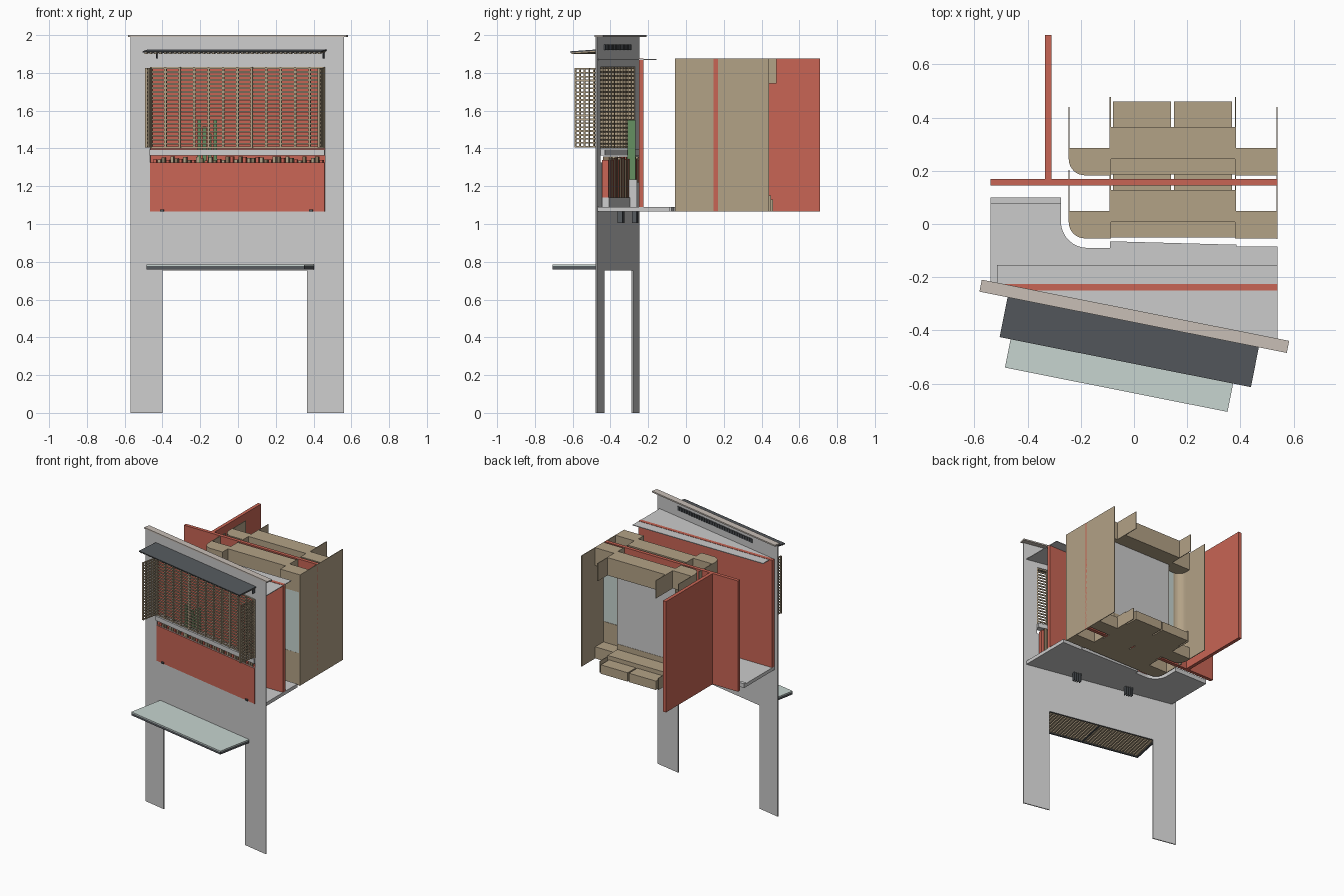
import bpy, bmesh, math, random
from mathutils import Matrix, Vector

if "Cube" in bpy.data.objects:
    bpy.data.objects.remove(bpy.data.objects["Cube"])

random.seed(4)
I = Matrix.Identity(4)
# Facade frame: local x runs along the skewed wall, local -y points to the street
W = Matrix.Translation((0, -0.367, 0)) @ Matrix.Rotation(math.radians(-11.26), 4, 'Z')


def mat(name, c):
    m = bpy.data.materials.new(name)
    m.diffuse_color = (*c, 1)
    m.use_nodes = True
    m.node_tree.nodes["Principled BSDF"].inputs["Base Color"].default_value = m.diffuse_color
    return m


RED = mat("red_paint", (0.58, 0.13, 0.09))
TAN = mat("tan_board", (0.45, 0.36, 0.24))
GLASS = mat("pale_glass", (0.57, 0.66, 0.63))
DARK = mat("dark_metal", (0.09, 0.10, 0.11))
GREEN = mat("green", (0.13, 0.28, 0.12))
CREAM = mat("cream_trim", (0.58, 0.52, 0.47))
WOOD = mat("brown_wood", (0.25, 0.18, 0.11))


def finish(name, bm, m, M):
    bmesh.ops.recalc_face_normals(bm, faces=bm.faces)
    me = bpy.data.meshes.new(name)
    bm.to_mesh(me)
    bm.free()
    ob = bpy.data.objects.new(name, me)
    bpy.context.collection.objects.link(ob)
    if m:
        me.materials.append(m)
    ob.matrix_world = M
    return ob


def boxes(name, items, m=None, M=I):
    """items: (x0, x1, y0, y1, z0, z1) bounds, merged in one object"""
    bm = bmesh.new()
    for x0, x1, y0, y1, z0, z1 in items:
        T = Matrix.Translation(((x0 + x1) / 2, (y0 + y1) / 2, (z0 + z1) / 2)) @ \
            Matrix.Diagonal((x1 - x0, y1 - y0, z1 - z0, 1))
        bmesh.ops.create_cube(bm, size=1, matrix=T)
    return finish(name, bm, m, M)


def prism(name, pts, lo, hi, m=None, M=I, upright=False):
    """Extrude an outline along z, or along y when upright"""
    bm = bmesh.new()
    co = [(a, lo, b) if upright else (a, b, lo) for a, b in pts]
    f = bm.faces.new([bm.verts.new(c) for c in co])
    r = bmesh.ops.extrude_face_region(bm, geom=[f])
    d = Vector((0, hi - lo, 0)) if upright else Vector((0, 0, hi - lo))
    bmesh.ops.translate(bm, vec=d, verts=[v for v in r['geom'] if isinstance(v, bmesh.types.BMVert)])
    return finish(name, bm, m, M)


def arc(cx, cy, r, a0, a1, n=8):
    return [(cx + r * math.cos(math.radians(a0 + (a1 - a0) * i / n)),
             cy + r * math.sin(math.radians(a0 + (a1 - a0) * i / n))) for i in range(n + 1)]


# ---- facade wall with two legs and a window opening
wall = prism("facade_wall", [(-.581, 0), (-.408, 0), (-.408, .755), (.372, .755), (.372, 0),
                             (.571, 0), (.571, 1.99), (-.581, 1.99)], 0, .007, None, W, True)
cut = boxes("window_cutter", [(-.474, .469, -.1, .1, 1.325, 1.83)], None, W)
cut.hide_render = True
mod = wall.modifiers.new("opening", 'BOOLEAN')
mod.object, mod.solver = cut, 'EXACT'
bpy.context.view_layer.update()
baked = bpy.data.meshes.new_from_object(wall.evaluated_get(bpy.context.evaluated_depsgraph_get()))
wall.modifiers.clear()
wall.data = baked
bpy.data.objects.remove(cut)

boxes("wall_cap", [(-.592, .586, -.003, .043, 1.99, 2.0)], CREAM, W)
boxes("window_apron", [(-.474, .469, -.004, 0, 1.065, 1.325)], RED, W)
boxes("window_sill", [(-.474, .469, -.012, .03, 1.362, 1.395)], None, W)
boxes("apron_hooks", [(x, x + .02, -.012, 0, 1.066, 1.078) for x in (-.42, .385)], DARK, W)
boxes("wall_vent", [(-.34 + i * .024, -.322 + i * .024, .007, .013, 1.922, 1.95)
                    for i in range(30)], DARK, W)

# ---- lattice in the window, and side shutters swung out
cols, rows, z0, z1 = 12, 20, 1.40, 1.83
step = (.943 - .01) / cols
grid = [(-.474 + i * step, -.474 + i * step + .011, -.01, .004, z0, z1) for i in range(cols + 1)]
rz = (z1 - z0 - .009) / rows
grid += [(-.474, .469, -.006, .001, z0 + i * rz, z0 + i * rz + .009) for i in range(rows + 1)]
boxes("window_lattice", grid, TAN, W)
for side, x in (("left", -.474), ("right", .457)):
    s = [(x, x + .012, -.135 + i * .025, -.127 + i * .025, 1.405, 1.825) for i in range(6)]
    s += [(x + .003, x + .009, -.135, -.002, 1.405 + i * .0206, 1.414 + i * .0206) for i in range(21)]
    boxes(side + "_shutter", s, TAN, W)

# ---- awning over the window
A = W @ Matrix.Translation((0, 0, 1.925)) @ Matrix.Rotation(math.radians(4), 4, 'X')
boxes("awning_top", [(-.484, .479, -.156, 0, -.007, 0)], DARK, A)
boxes("awning_slats", [(-.475 + i * .026, -.462 + i * .026, -.15, -.004, -.014, -.007)
                       for i in range(37)], TAN, A)
boxes("awning_brackets", [(x, x + .006, -.02, 0, 1.875, 1.915) for x in (-.44, .46)], DARK, W)

# ---- counter shelf
boxes("shelf_glass", [(-.442, .411, -.264, 0, .777, .785)], GLASS, W)
boxes("shelf_frame", [(-.442, .411, -.264, -.252, .76, .777), (-.442, .411, -.012, 0, .76, .777),
                      (-.442, -.43, -.252, -.012, .76, .777), (.399, .411, -.252, -.012, .76, .777),
                      (-.021, -.01, -.252, -.012, .76, .777)], DARK, W)
boxes("shelf_slats", [(-.428 + i * .0215, -.416 + i * .0215, -.252, -.012, .764, .776)
                      for i in range(39)], TAN, W)

# ---- floor, ceiling and partition behind the facade
prism("floor_slab", [(-.54, .10), (-.275, .10)] + arc(-.175, .01, .1, 180, 270) +
      [(-.09, -.09), (-.09, -.065), (.385, -.078), (.385, -.085), (.54, -.085), (.54, -.468), (-.54, -.252)],
      1.065, 1.09)
boxes("floor_step", [(-.54, -.275, .075, .10, 1.09, 1.096)])
prism("ceiling", [(-.515, -.155), (.54, -.155), (.54, -.466), (-.515, -.257)], 1.868, 1.873)
boxes("front_partition", [(-.54, .54, -.25, -.225, 1.09, 1.875)], RED)
boxes("floor_brackets", [(x + i * .016, x + i * .016 + .006, .05, .075, 1.005, 1.065)
                         for x in (-.22, .17) for i in range(4)], DARK, W)

# ---- display stock standing just inside the window
boxes("display_base", [(-.25, .46, .012, .05, 1.09, 1.14)], None, W)
for name, m, off in (("red_stock", RED, 0), ("tan_stock", TAN, 1), ("brown_stock", WOOD, 2)):
    boxes(name, [(-.46 + i * .023, -.443 + i * .023, .012, .045, 1.14 if i > 9 else 1.22,
                  random.uniform(1.335, 1.36)) for i in range(off, 40, 3)], m, W)
boxes("planter", [(-.22, -.10, -.322, -.26, 1.09, 1.235)])
boxes("plant_stems", [(-.215 + i * .028, -.195 + i * .028, -.31, -.268, 1.235, 1.55 - .035 * (i % 3))
                      for i in range(4)], GREEN)

# ---- rear red walls
boxes("rear_partition", [(-.54, .54, .145, .17, 1.065, 1.875)], RED)
boxes("rear_cross_wall", [(-.335, -.31, .17, .71, 1.065, 1.875)], RED)


# ---- bay window unit, used twice
def bay(tag, dy):
    M = Matrix.Translation((0, dy, 0))
    B, V, T = 1.065, 1.745, 1.875
    outer = arc(-.185, .243, .06, 180, 270)
    wing = [(-.245, .285)] + outer + [(-.09, .183), (-.09, .285)]
    prism(tag + "_left_header", wing, V, T, TAN, M)
    prism(tag + "_left_base", wing, B, 1.15, TAN, M)
    boxes(tag + "_right_header", [(.382, .535, .183, .285, V, T)], TAN, M)
    boxes(tag + "_right_base", [(.382, .535, .183, .285, B, 1.15)], TAN, M)
    boxes(tag + "_centre_header", [(-.087, .379, .245, .365, V, T)], TAN, M)
    boxes(tag + "_centre_base", [(-.087, .379, .187, .365, B, 1.16)], TAN, M)
    boxes(tag + "_benches", [(-.078, .14, .365, .46, B, 1.13), (.15, .368, .365, .46, B, 1.13)], TAN, M)
    # curved corner post
    inner = arc(-.185, .243, .055, 270, 180)
    prism(tag + "_corner_post", outer + inner, 1.15, V, TAN, M)
    # sills, jambs and tall side panels
    boxes(tag + "_sills", [(-.185, -.09, .183, .19, 1.15, 1.3), (.382, .535, .183, .19, 1.15, 1.3),
                           (-.087, .379, .245, .252, 1.16, 1.2)], TAN, M)
    boxes(tag + "_jambs", [(-.092, -.087, .183, .25, B, T), (.379, .384, .183, .25, B, T)], TAN, M)
    boxes(tag + "_side_panels", [(-.247, -.242, .243, .44, B, T), (.535, .54, .18, .44, B, T)], TAN, M)
    boxes(tag + "_short_fins", [(x, x + .005, .25, y, a, b) for x in (-.092, .379)
                                for y, a, b in ((.478, V, T), (.45, B, 1.15))], TAN, M)
    boxes(tag + "_side_glass", [(-.185, -.09, .184, .187, 1.3, V), (.384, .535, .184, .187, 1.3, V)], GLASS, M)
    boxes(tag + "_centre_pane", [(-.087, .379, .246, .25, 1.2, V)], None, M)


bay("rear_bay", 0)
bay("front_bay", -.237)
